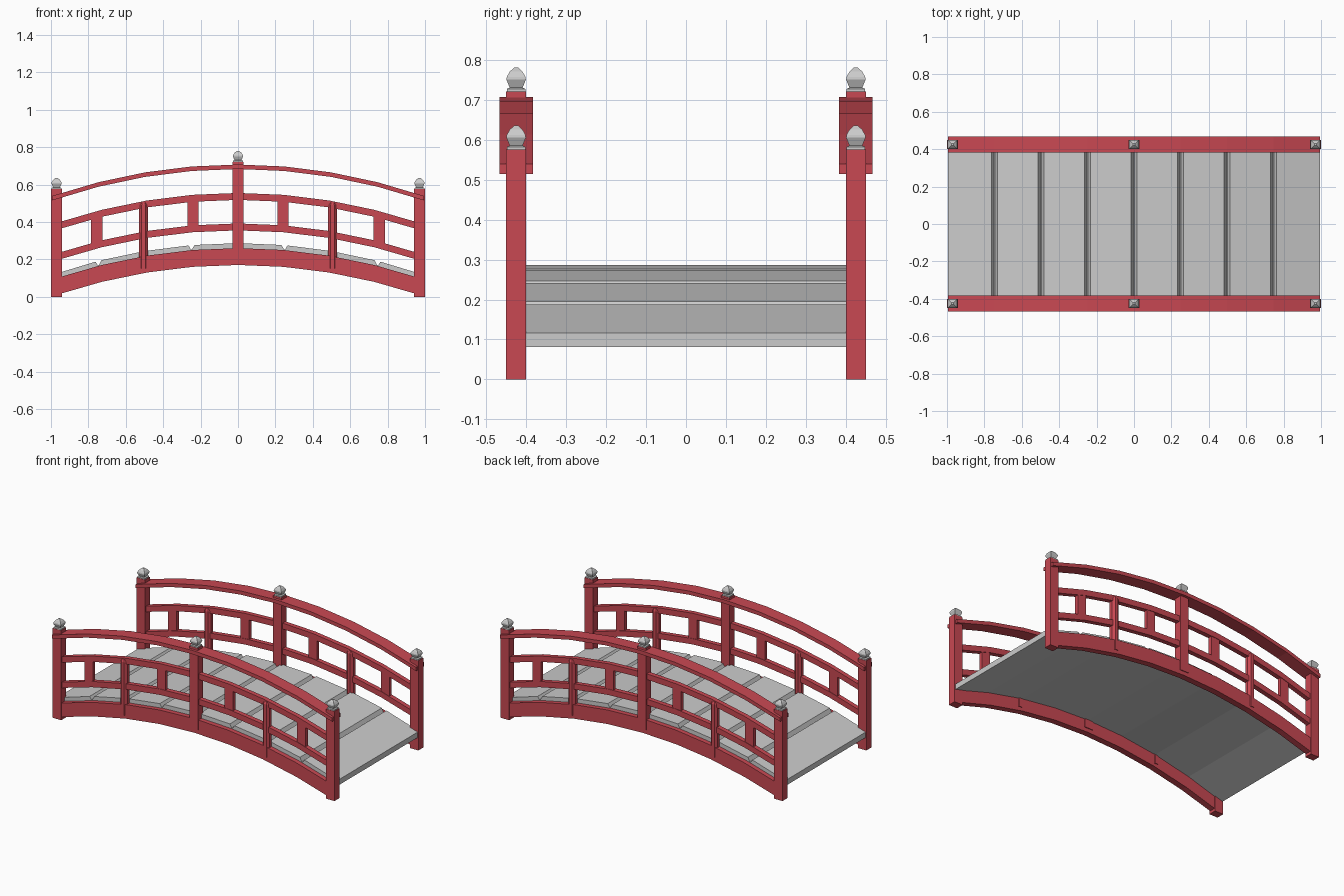
import bpy, bmesh, math

if "Cube" in bpy.data.objects:
    bpy.data.objects.remove(bpy.data.objects["Cube"])

red = bpy.data.materials.new("red_paint")
red.diffuse_color = (0.58, 0.065, 0.085, 1)
red.use_nodes = True
red.node_tree.nodes["Principled BSDF"].inputs["Base Color"].default_value = red.diffuse_color

RISE = 0.17      # drop of the arch at x = 1
SIDE_Y = 0.425   # centre line of each railing


def drop(x):
    return RISE * x * x


def finish(name, bm, mat=None):
    bmesh.ops.recalc_face_normals(bm, faces=bm.faces)
    me = bpy.data.meshes.new(name)
    bm.to_mesh(me)
    bm.free()
    ob = bpy.data.objects.new(name, me)
    bpy.context.collection.objects.link(ob)
    if mat:
        me.materials.append(mat)
    return ob


def extrude_y(name, outline, y0, y1, mat=None):
    """Closed XZ outline extruded between y0 and y1."""
    bm = bmesh.new()
    face = bm.faces.new([bm.verts.new((x, y0, z)) for x, z in outline])
    new = bmesh.ops.extrude_face_region(bm, geom=[face])["geom"]
    bmesh.ops.translate(bm, vec=(0, y1 - y0, 0),
                        verts=[v for v in new if isinstance(v, bmesh.types.BMVert)])
    return finish(name, bm, mat)


def arch(name, z0, z1, half_len, y, half_w, mat):
    """Curved bar of eight straight segments."""
    xs = [half_len * i / 4 for i in range(-4, 5)]
    low = [(x, z0 - drop(x)) for x in xs]
    top = [(x, z1 - drop(x)) for x in reversed(xs)]
    return extrude_y(name, low + top, y - half_w, y + half_w, mat)


def box(name, x, y, hx, hy, z0, z1, mat):
    return extrude_y(name, [(x - hx, z0), (x + hx, z0), (x + hx, z1), (x - hx, z1)],
                     y - hy, y + hy, mat)


def stack(name, x, y, sides, rings, sy=1.0, mat=None):
    """Faceted upright solid from (radius, z) rings; radius is to the flats."""
    bm = bmesh.new()
    k = 1 / math.cos(math.pi / sides)
    loops = []
    for r, z in rings:
        angles = [(i + 0.5) * 2 * math.pi / sides for i in range(sides)]
        loops.append([bm.verts.new((x + r * k * math.cos(a), y + r * k * sy * math.sin(a), z))
                      for a in angles])
    for a, b in zip(loops, loops[1:]):
        for i in range(sides):
            j = (i + 1) % sides
            bm.faces.new((a[i], a[j], b[j], b[i]))
    bm.faces.new(loops[0])
    bm.faces.new(loops[-1])
    return finish(name, bm, mat)


# Deck: arched slab with V grooves between the planks
END = 0.995
top = [(-END, 0.285 - drop(END))]
for i in range(-3, 4):
    x = i * END / 4
    for dx, dz in ((-0.016, 0), (-0.003, 0.022), (0.003, 0.022), (0.016, 0)):
        top.append((x + dx, 0.286 - drop(x + dx) - dz))
top.append((END, 0.285 - drop(END)))
under = [(i * END / 4, 0.25 - drop(i * END / 4)) for i in range(4, -5, -1)]
extrude_y("deck", top + under, -0.415, 0.415)

FINIAL = [(0.026, 0), (0.026, 0.007), (0.018, 0.010), (0.027, 0.030),
          (0.026, 0.037), (0.018, 0.050), (0.006, 0.060)]

for side, y in (("front", -SIDE_Y), ("back", SIDE_Y)):
    # Arched beam and rails
    arch(side + "_beam", 0.17, 0.26, 0.97, y, 0.02, red)
    arch(side + "_lower_rail", 0.355, 0.392, 0.97, y, 0.015, red)
    arch(side + "_middle_rail", 0.518, 0.555, 0.97, y, 0.015, red)
    arch(side + "_handrail", 0.683, 0.707, END, y, 0.042, red)

    # Main posts with finials
    for label, x, z0, z1 in (("left", -0.97, 0, 0.575), ("centre", 0, 0.195, 0.72),
                             ("right", 0.97, 0, 0.575)):
        box(f"{side}_{label}_post", x, y, 0.03, 0.025, z0, z1, red)
        stack(f"{side}_{label}_finial", x, y, 4,
              [(r, z1 + z) for r, z in FINIAL], 0.9)

    for label, s in (("left", -1), ("right", 1)):
        # Octagonal intermediate posts
        stack(f"{side}_{label}_short_post", s * 0.505, y, 8,
              [(0.024, 0.15), (0.024, 0.49), (0.017, 0.505)], 1.0, red)
        # Struts between the lower and middle rails
        for part, x in (("inner", 0.24), ("outer", 0.755)):
            box(f"{side}_{label}_{part}_strut", s * x, y, 0.03, 0.012,
                0.375 - drop(x), 0.535 - drop(x), red)
